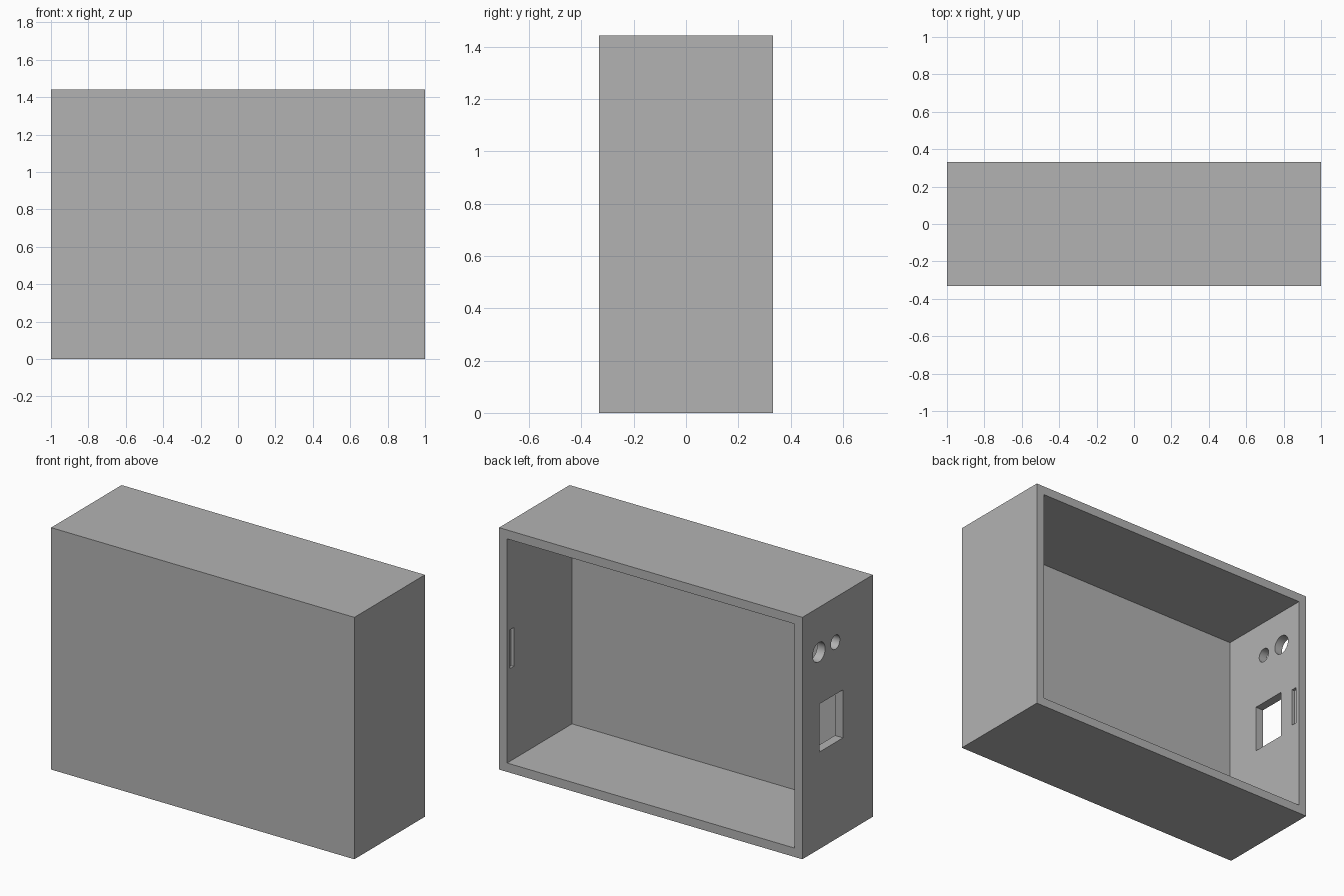
import bpy
import math

default = bpy.data.objects.get("Cube")
if default:
    bpy.data.objects.remove(default, do_unlink=True)

WIDTH, DEPTH, HEIGHT = 2.0, 0.664, 1.442
WALL = 0.053
SIDE_X = -WIDTH / 2          # outer face of the port wall
BACK_Y = DEPTH / 2           # open side

grey = bpy.data.materials.new("plain grey")
grey.use_nodes = True
colour = (0.45, 0.45, 0.45, 1)
grey.diffuse_color = colour
grey.node_tree.nodes["Principled BSDF"].inputs["Base Color"].default_value = colour


def box(name, low, high):
    """Axis-aligned box between two corners."""
    centre = [(a + b) / 2 for a, b in zip(low, high)]
    bpy.ops.mesh.primitive_cube_add(size=1, location=centre)
    obj = bpy.context.object
    obj.name = name
    obj.scale = [b - a for a, b in zip(low, high)]
    bpy.ops.object.transform_apply(location=True, rotation=False, scale=True)
    return obj


def side_cylinder(name, y, z, radius):
    """Cylinder that passes through the port wall."""
    bpy.ops.mesh.primitive_cylinder_add(
        vertices=48, radius=radius, depth=4 * WALL,
        location=(SIDE_X, y, z), rotation=(0, math.pi / 2, 0))
    obj = bpy.context.object
    obj.name = name
    return obj


def cut(target, cutter):
    """Subtract the cutter, then discard it."""
    cutter.hide_render = True
    mod = target.modifiers.new(cutter.name, 'BOOLEAN')
    mod.operation = 'DIFFERENCE'
    mod.solver = 'EXACT'
    mod.object = cutter
    bpy.context.view_layer.objects.active = target
    bpy.ops.object.modifier_apply(modifier=mod.name)
    bpy.data.objects.remove(cutter, do_unlink=True)


# Outer shell
case = box("enclosure_case", (-WIDTH / 2, -DEPTH / 2, 0), (WIDTH / 2, DEPTH / 2, HEIGHT))
case.data.materials.append(grey)

# Cavity, open at the back
inner_x = WIDTH / 2 - WALL
cut(case, box("cavity", (-inner_x, -DEPTH / 2 + WALL, WALL),
              (inner_x, BACK_Y + WALL, HEIGHT - WALL)))

# Round ports and square window in the side wall
cut(case, side_cylinder("large_port", 0.176, 1.175, 0.058))
cut(case, side_cylinder("small_port", 0.021, 1.175, 0.042))
cut(case, box("socket_window", (SIDE_X - WALL, -0.05, 0.578),
              (SIDE_X + 2 * WALL, 0.172, 0.864)))

# Shallow lid-catch slots inside both side walls
SLOT_DEPTH = 0.018
for side in (-1, 1):
    ends = sorted((side * (inner_x - WALL), side * (inner_x + SLOT_DEPTH)))
    cut(case, box("catch_slot", (ends[0], BACK_Y - 0.063, HEIGHT / 2 - 0.116),
                  (ends[1], BACK_Y - 0.029, HEIGHT / 2 + 0.116)))

# Smooth port bores, crisp edges elsewhere
bpy.ops.object.select_all(action='DESELECT')
case.select_set(True)
bpy.context.view_layer.objects.active = case
bpy.ops.object.shade_smooth_by_angle(angle=math.radians(30))
